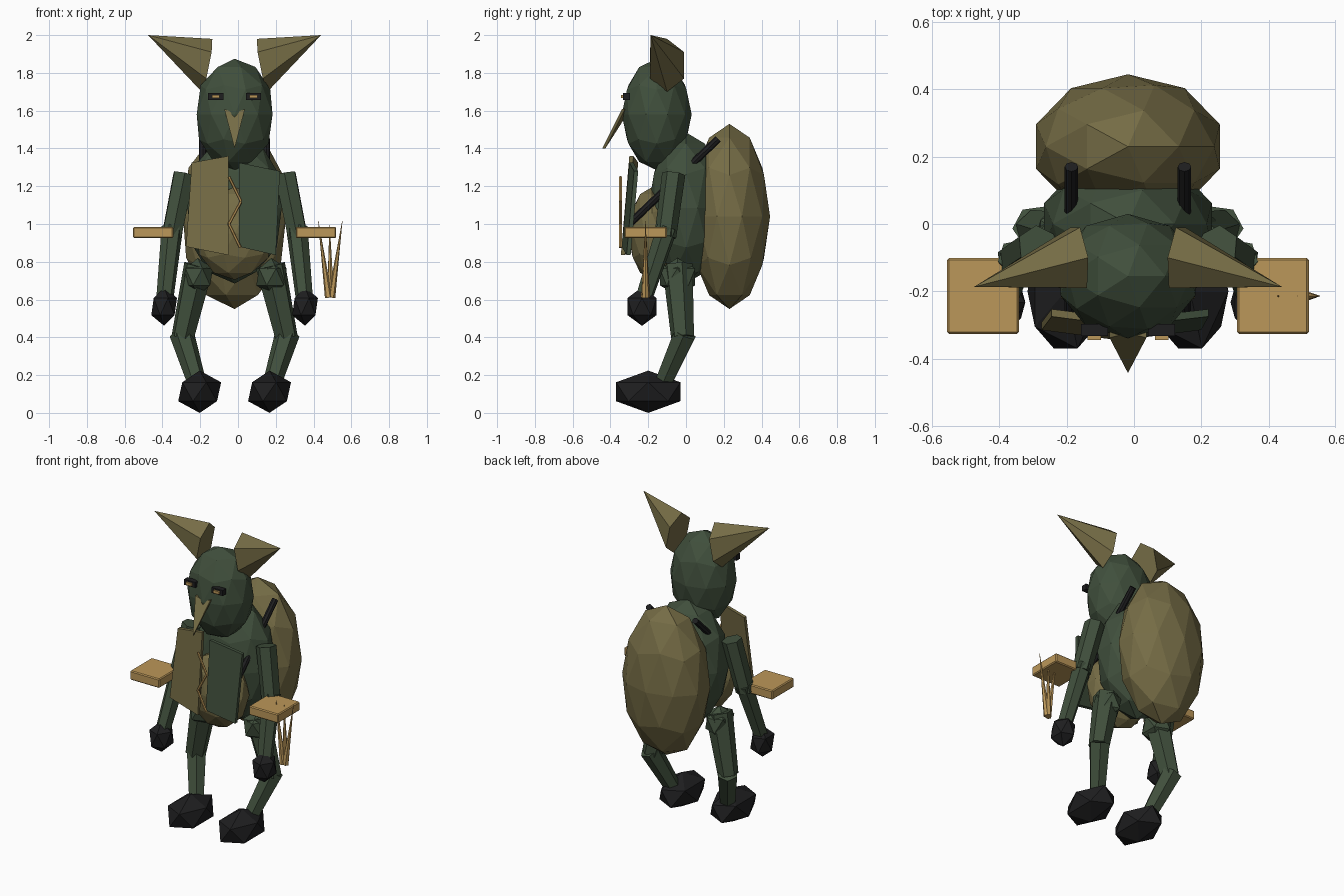
import bpy, bmesh, math
from mathutils import Vector, Matrix

if "Cube" in bpy.data.objects:
    bpy.data.objects.remove(bpy.data.objects["Cube"])

CX = -0.018  # body centre line


def mat(name, rgb):
    m = bpy.data.materials.new(name)
    m.diffuse_color = (*rgb, 1)
    m.use_nodes = True
    m.node_tree.nodes["Principled BSDF"].inputs["Base Color"].default_value = m.diffuse_color
    return m


GREEN = mat("dark_green", (0.051, 0.078, 0.045))
OLIVE = mat("olive", (0.178, 0.150, 0.060))
TAN = mat("tan_wood", (0.50, 0.31, 0.10))
BLACK = mat("near_black", (0.013, 0.013, 0.014))


def finish(name, bm, material):
    bmesh.ops.recalc_face_normals(bm, faces=bm.faces)
    me = bpy.data.meshes.new(name)
    bm.to_mesh(me)
    bm.free()
    me.materials.append(material)
    ob = bpy.data.objects.new(name, me)
    bpy.context.collection.objects.link(ob)
    return ob


def ball(name, loc, radii, subdiv, material):
    bm = bmesh.new()
    bmesh.ops.create_icosphere(bm, subdivisions=subdiv, radius=1,
                               matrix=Matrix.Translation(loc) @ Matrix.Diagonal((*radii, 1)))
    return finish(name, bm, material)


def limb(name, a, b, r1, r2, sides, material):
    a, b = Vector(a), Vector(b)
    d = b - a
    m = Matrix.Translation((a + b) / 2) @ d.to_track_quat('Z', 'Y').to_matrix().to_4x4()
    bm = bmesh.new()
    bmesh.ops.create_cone(bm, cap_ends=True, segments=sides, radius1=r1, radius2=r2,
                          depth=d.length, matrix=m)
    return finish(name, bm, material)


def box(name, loc, size, material, bevel=0):
    bm = bmesh.new()
    bmesh.ops.create_cube(bm, size=1, matrix=Matrix.Translation(loc) @ Matrix.Diagonal((*size, 1)))
    if bevel:
        bmesh.ops.bevel(bm, geom=bm.edges[:], offset=bevel, segments=1, affect='EDGES')
    return finish(name, bm, material)


def slab(name, points, thickness, material):
    """Flat polygon given thickness along y."""
    bm = bmesh.new()
    face = bm.faces.new([bm.verts.new(p) for p in points])
    new = bmesh.ops.extrude_face_region(bm, geom=[face])["geom"]
    bmesh.ops.translate(bm, vec=(0, thickness, 0),
                        verts=[v for v in new if isinstance(v, bmesh.types.BMVert)])
    return finish(name, bm, material)


# Body masses
ball("torso", (CX, 0, 1.085), (0.262, 0.20, 0.40), 2, GREEN)
ball("belly", (CX, -0.18, 0.95), (0.21, 0.125, 0.245), 2, OLIVE)
ball("head", (CX, -0.155, 1.58), (0.211, 0.185, 0.295), 2, GREEN)
ball("back_sack", (CX, 0.23, 1.04), (0.287, 0.215, 0.49), 2, OLIVE)

# Beak
slab("beak", [(CX - 0.055, -0.338, 1.61), (CX, -0.325, 1.585), (CX + 0.055, -0.338, 1.61),
              (CX, -0.443, 1.40)], 0.016, OLIVE)

for side, s in (("left", -1), ("right", 1)):
    def p(x, y, z):
        return Vector((CX + s * x, y, z))

    # Ear: six-sided skewed cone
    bm = bmesh.new()
    ring = []
    for i in range(6):
        t = i * math.pi / 3
        u, v = math.cos(t), math.sin(t)
        ring.append(bm.verts.new(p(0.146 - 0.028 * u + 0.012 * v,
                                   -0.10 + 0.104 * v, 1.84 + 0.14 * u)))
    tip = bm.verts.new(p(0.458, -0.187, 2.0))
    bm.faces.new(ring)
    for i in range(6):
        bm.faces.new((ring[i], ring[(i + 1) % 6], tip))
    finish(side + "_ear", bm, OLIVE)

    # Eye: dark frame and bright slit
    box(side + "_eye_frame", p(0.10, -0.315, 1.675), (0.08, 0.036, 0.036), BLACK)
    box(side + "_eye_slit", p(0.10, -0.337, 1.675), (0.04, 0.016, 0.018), TAN)

    # Arm and hand
    limb(side + "_upper_arm", p(0.268, -0.065, 1.265), p(0.335, -0.11, 0.93), 0.062, 0.058, 6, GREEN)
    limb(side + "_forearm", p(0.33, -0.10, 0.98), p(0.37, -0.225, 0.60), 0.058, 0.046, 6, GREEN)
    ball(side + "_hand", p(0.373, -0.233, 0.563), (0.076, 0.09, 0.102), 1, BLACK)

    # Leg and foot
    ball(side + "_hip", p(0.195, -0.045, 0.72), (0.09, 0.11, 0.10), 1, GREEN)
    limb(side + "_thigh", p(0.19, -0.045, 0.78), p(0.275, -0.018, 0.40), 0.082, 0.062, 6, GREEN)
    limb(side + "_shin", p(0.28, -0.005, 0.42), p(0.20, -0.12, 0.16), 0.066, 0.05, 6, GREEN)
    ball(side + "_foot", p(0.185, -0.20, 0.112), (0.127, 0.20, 0.112), 1, BLACK)

    # Strap rod running through the shoulder, and the flat board at the hip
    limb(side + "_strap", p(0.168, -0.29, 1.01), p(0.168, 0.17, 1.45), 0.02, 0.02, 8, BLACK)
    box(side + "_board", p(0.431, -0.214, 0.955), (0.213, 0.225, 0.06), TAN, 0.006)

# Chest panels, torn apart along the middle
slab("left_chest_panel", [(-0.245, -0.275, 1.325), (-0.05, -0.30, 1.36),
                          (-0.05, -0.345, 0.835), (-0.275, -0.315, 0.88)], 0.022, OLIVE)
slab("right_chest_panel", [(0.005, -0.30, 1.325), (0.222, -0.275, 1.28),
                           (0.20, -0.315, 0.835), (0.005, -0.34, 0.88)], 0.022, GREEN)

# Zigzag lacing between the panels
lace = [(-0.048, 1.25), (0.016, 1.12), (-0.048, 1.0), (0.012, 0.875)]
for i, (a, b) in enumerate(zip(lace, lace[1:])):
    limb("lacing_%d" % (i + 1), (a[0], -0.347, a[1]), (b[0], -0.347, b[1]), 0.008, 0.008, 6, TAN)

# Spikes standing through the right board
for i, (bx, by, tx, tz) in enumerate([(0.48, -0.22, 0.425, 1.015), (0.49, -0.21, 0.485, 0.995),
                                      (0.495, -0.215, 0.552, 1.015)]):
    limb("spike_%d" % (i + 1), (bx, by, 0.61), (tx, -0.214, tz), 0.02, 0.001, 6, TAN)
